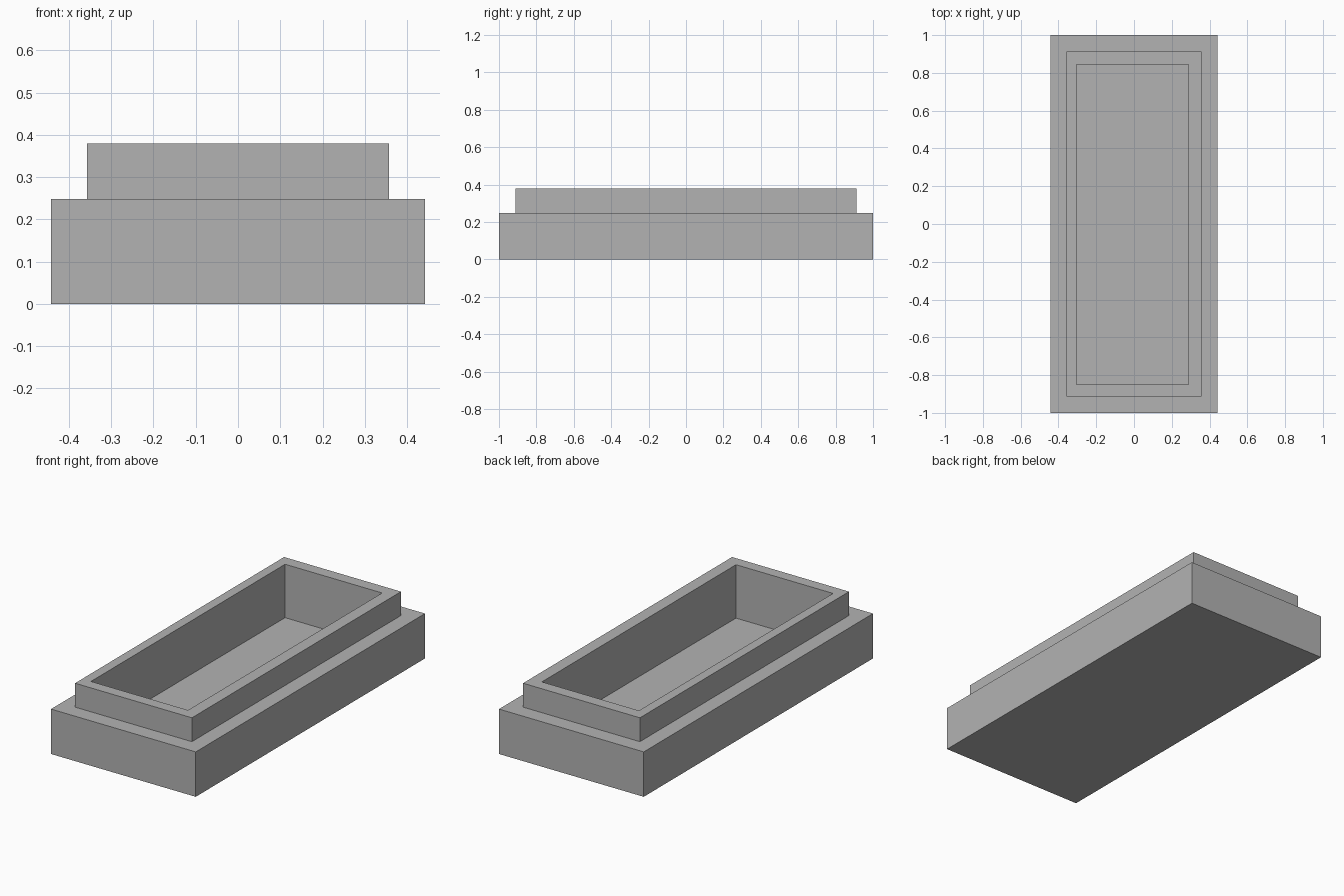
import bpy
import bmesh

cube = bpy.data.objects.get("Cube")
if cube:
    bpy.data.objects.remove(cube, do_unlink=True)

grey = bpy.data.materials.new("plain grey")
grey.use_nodes = True
colour = (0.45, 0.45, 0.45, 1)
grey.diffuse_color = colour
grey.node_tree.nodes["Principled BSDF"].inputs["Base Color"].default_value = colour

BASE_TOP, RIM_TOP, FLOOR = 0.248, 0.38, 0.085
base = (-0.442, 0.442, -1, 1)
rim = (-0.357, 0.357, -0.912, 0.912)
cavity = (-0.304, 0.289, -0.849, 0.845)


def ring(bm, bounds, z):
    """Rectangular loop of vertices at one height."""
    x0, x1, y0, y1 = bounds
    return [bm.verts.new((x, y, z)) for x, y in ((x0, y0), (x1, y0), (x1, y1), (x0, y1))]


# Stepped tray: outer base, ledge, raised rim, then down into the cavity
bm = bmesh.new()
levels = [(base, 0), (base, BASE_TOP), (rim, BASE_TOP),
          (rim, RIM_TOP), (cavity, RIM_TOP), (cavity, FLOOR)]
rings = [ring(bm, bounds, z) for bounds, z in levels]
for low, high in zip(rings, rings[1:]):
    for i in range(4):
        j = (i + 1) % 4
        bm.faces.new((low[i], low[j], high[j], high[i]))

# Underside and cavity floor
bm.faces.new(rings[0][::-1])
bm.faces.new(rings[-1])
bmesh.ops.recalc_face_normals(bm, faces=bm.faces)

mesh = bpy.data.meshes.new("stepped_tray")
bm.to_mesh(mesh)
bm.free()
mesh.materials.append(grey)
bpy.context.collection.objects.link(bpy.data.objects.new("stepped_tray", mesh))
